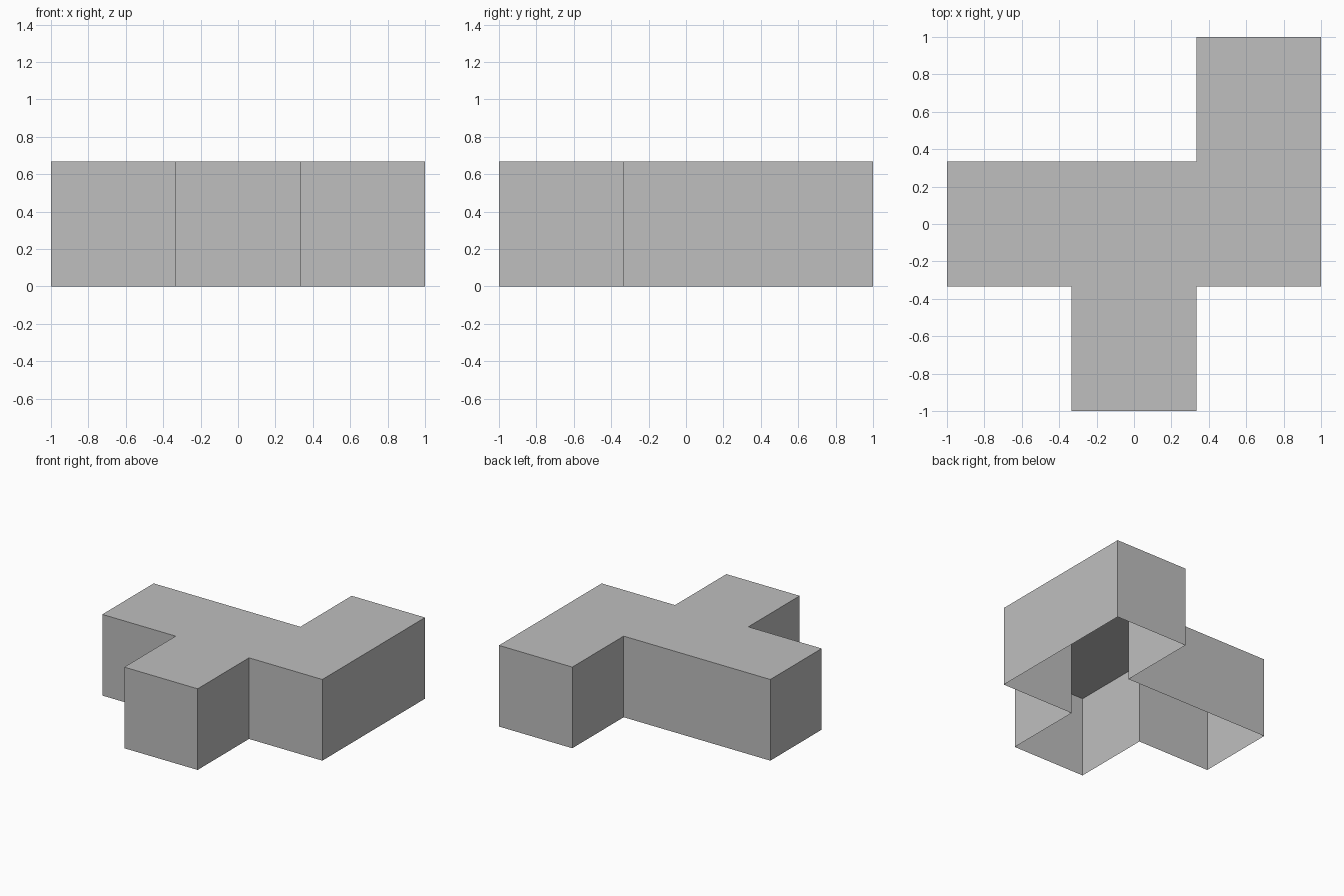
import bpy
import bmesh

# Remove the default cube only
cube = bpy.data.objects.get("Cube")
if cube:
    bpy.data.objects.remove(cube, do_unlink=True)

T = 1 / 3        # half the width of one square cell
HEIGHT = 2 * T   # each cell is as tall as it is wide

# Plain grey material
grey = bpy.data.materials.new("plain_grey")
grey.use_nodes = True
colour = (0.52, 0.52, 0.52, 1)
grey.diffuse_color = colour
grey.node_tree.nodes["Principled BSDF"].inputs["Base Color"].default_value = colour

# Plan outline, counter-clockwise: left arm, front arm, right arm with back arm
outline = [(-1, T), (-1, -T), (-T, -T), (-T, -1), (T, -1),
           (T, -T), (1, -T), (1, 1), (T, 1), (T, T)]

# Hollow shell: a top plate with walls down to the ground, open underneath
bm = bmesh.new()
top = [bm.verts.new((x, y, HEIGHT)) for x, y in outline]
base = [bm.verts.new((x, y, 0)) for x, y in outline]
bm.faces.new(top)
for i in range(len(outline)):
    j = (i + 1) % len(outline)
    bm.faces.new((base[i], base[j], top[j], top[i]))

mesh = bpy.data.meshes.new("branching_block")
bm.to_mesh(mesh)
bm.free()
mesh.materials.append(grey)
block = bpy.data.objects.new("branching_block", mesh)
bpy.context.collection.objects.link(block)
